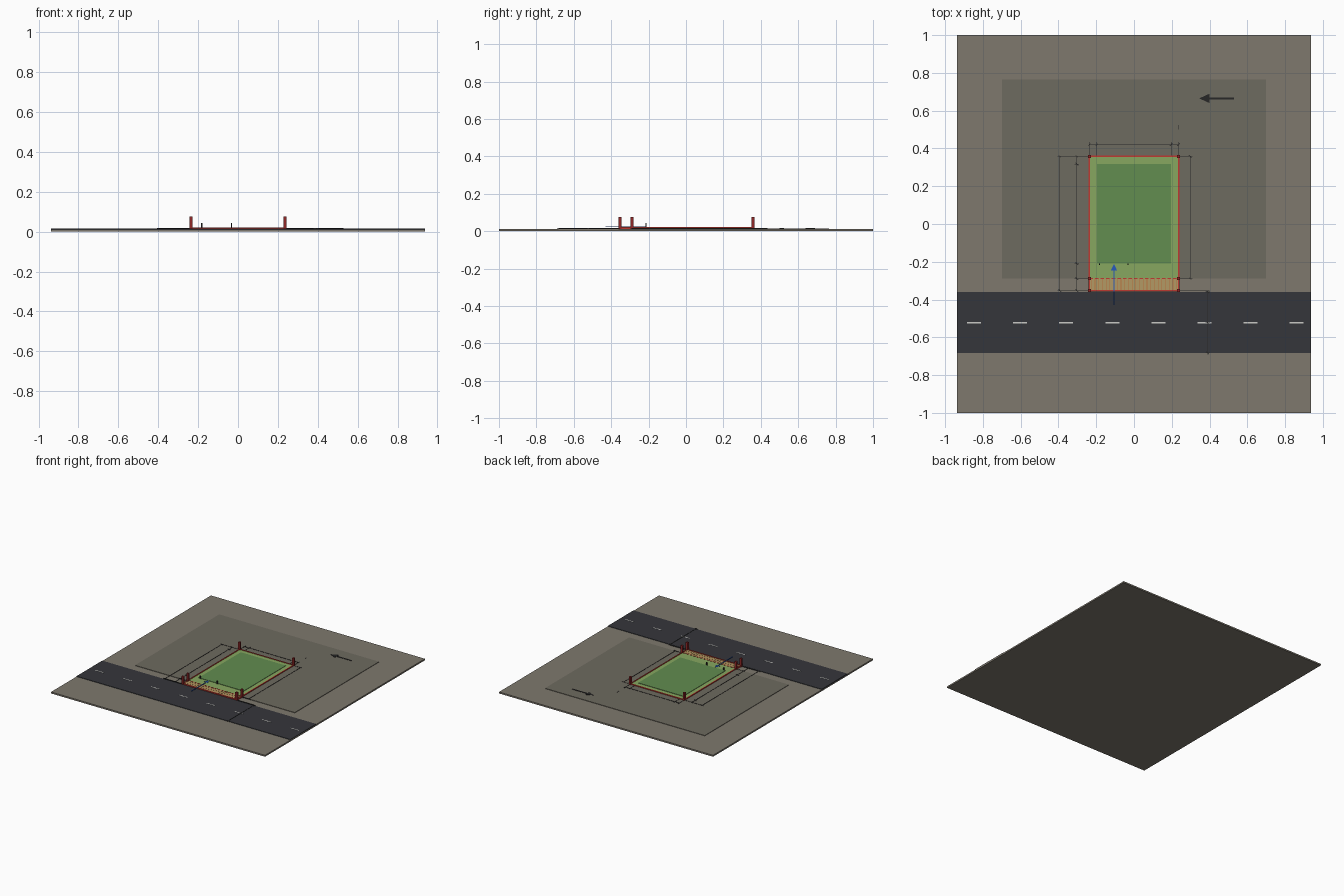
import bpy, bmesh, math
from mathutils import Vector, Matrix

if "Cube" in bpy.data.objects:
    bpy.data.objects.remove(bpy.data.objects["Cube"])


def material(name, r, g, b):
    m = bpy.data.materials.new(name)
    m.diffuse_color = (r, g, b, 1)
    m.use_nodes = True
    m.node_tree.nodes["Principled BSDF"].inputs["Base Color"].default_value = m.diffuse_color
    return m


EARTH = material("earth", 0.21, 0.19, 0.155)
PAD = material("neighbour_ground", 0.155, 0.145, 0.115)
ASPHALT = material("asphalt", 0.036, 0.037, 0.044)
WHITE = material("road_paint", 0.6, 0.6, 0.57)
GRASS = material("grass", 0.245, 0.39, 0.117)
GREEN = material("building_green", 0.122, 0.266, 0.08)
TAN = material("strip_tan", 0.45, 0.32, 0.13)
ORANGE = material("hatch_orange", 0.5, 0.18, 0.05)
RED = material("boundary_red", 0.52, 0.04, 0.03)
POST = material("post_red", 0.28, 0.02, 0.02)
INK = material("ink", 0.02, 0.02, 0.02)
BLUE = material("entry_blue", 0.02, 0.1, 0.5)


def finish(name, bm, mat):
    bmesh.ops.recalc_face_normals(bm, faces=bm.faces)
    me = bpy.data.meshes.new(name)
    bm.to_mesh(me)
    bm.free()
    me.materials.append(mat)
    ob = bpy.data.objects.new(name, me)
    bpy.context.collection.objects.link(ob)
    return ob


def add_box(bm, x0, x1, y0, y1, z0, z1):
    mat = Matrix.Translation(((x0 + x1) / 2, (y0 + y1) / 2, (z0 + z1) / 2))
    mat = mat @ Matrix.Diagonal((x1 - x0, y1 - y0, z1 - z0, 1))
    bmesh.ops.create_cube(bm, size=1, matrix=mat)


def boxes(name, mat, items):
    bm = bmesh.new()
    for it in items:
        add_box(bm, *it)
    return finish(name, bm, mat)


def add_line(bm, a, b, w, z0, z1):
    """Thin flat bar between two plan points."""
    a, b = Vector(a), Vector(b)
    d = b - a
    c = (a + b) / 2
    m = Matrix.Translation((c.x, c.y, (z0 + z1) / 2))
    m = m @ Matrix.Rotation(math.atan2(d.y, d.x), 4, 'Z')
    m = m @ Matrix.Diagonal((d.length, w, z1 - z0, 1))
    bmesh.ops.create_cube(bm, size=1, matrix=m)


def dimension(name, a, b, stops, z, w=0.003):
    """Dimension line with a slanted tick and a cross mark at every stop."""
    bm = bmesh.new()
    a, b = Vector(a), Vector(b)
    along = (b - a).normalized()
    side = Vector((-along.y, along.x))
    add_line(bm, a, b, w, z, z + 0.002)
    for t in stops:
        p = a + along * t
        add_line(bm, p - side * 0.012, p + side * 0.012, w, z, z + 0.002)
        s = (along + side) * 0.007
        add_line(bm, p - s, p + s, w, z, z + 0.002)
    return finish(name, bm, INK)


def arrow(name, tail, tip, w, head_len, head_w, z0, z1, mat):
    bm = bmesh.new()
    tail, tip = Vector(tail), Vector(tip)
    d = (tip - tail).normalized()
    s = Vector((-d.y, d.x))
    neck = tip - d * head_len
    pts = [tail - s * w / 2, neck - s * w / 2, neck - s * head_w / 2, tip,
           neck + s * head_w / 2, neck + s * w / 2, tail + s * w / 2]
    f = bm.faces.new([bm.verts.new((p.x, p.y, z0)) for p in pts])
    top = bmesh.ops.extrude_face_region(bm, geom=[f])
    bmesh.ops.translate(bm, vec=(0, 0, z1 - z0),
                        verts=[v for v in top["geom"] if isinstance(v, bmesh.types.BMVert)])
    return finish(name, bm, mat)


# Plot limits in plan
X, YB, YM, YF = 0.236, 0.358, -0.289, -0.353

# Ground layers
boxes("base_slab", EARTH, [(-0.937, 0.937, -1, 1, 0, 0.012)])
boxes("neighbour_ground", PAD, [(-0.70, 0.70, YM, 0.765, 0.008, 0.0155)])
boxes("road", ASPHALT, [(-0.937, 0.937, -0.682, -0.36, 0.008, 0.0155)])
boxes("road_dashes", WHITE,
      [(x - 0.037, x + 0.037, -0.526, -0.518, 0.015, 0.0165)
       for x in (-0.847 + 0.244 * i for i in range(8))])

# Plot, building footprint and front strip
boxes("plot_lawn", GRASS, [(-X, X, YM, YB, 0.008, 0.0185)])
boxes("building_footprint", GREEN, [(-0.197, 0.197, -0.21, 0.317, 0.015, 0.0215)])
boxes("front_strip", TAN, [(-X, X, YF, YM, 0.008, 0.0185)])
bm = bmesh.new()
for i in range(24):
    x = -X + 0.01 + i * (2 * X - 0.02) / 23
    add_line(bm, (x, YF), (x, YM), 0.003, 0.018, 0.0195)
finish("strip_hatching", bm, ORANGE)

# Boundary lines and corner posts
t = 0.004
boxes("plot_boundary", RED, [
    (-X - t, -X + t, YF, YB, 0.012, 0.022), (X - t, X + t, YF, YB, 0.012, 0.022),
    (-X - t, X + t, YB - t, YB + t, 0.012, 0.022),
    (-X - t, X + t, YF - t, YF + t, 0.012, 0.022)])
boxes("inner_boundary_dashes", RED,
      [(x, x + 0.019, YM - 0.003, YM + 0.003, 0.018, 0.021)
       for x in (-X + 0.0295 * i for i in range(16))])
boxes("boundary_posts", POST,
      [(x - 0.008, x + 0.008, y - 0.008, y + 0.008, 0.012, 0.077)
       for x in (-X, X) for y in (YF, YM, YB)])

# Entry markers and arrows
boxes("entry_posts", INK,
      [(x - 0.003, x + 0.003, -0.216, -0.210, 0.018, 0.043) for x in (-0.182, -0.032)])
arrow("entry_arrow", (-0.106, -0.43), (-0.106, -0.212), 0.007, 0.035, 0.034,
      0.0225, 0.0245, BLUE)
arrow("north_arrow", (0.53, 0.665), (0.345, 0.665), 0.010, 0.055, 0.05,
      0.015, 0.018, INK)

# Dimension lines and their extension lines
Z = 0.0155
dimension("left_outer_dimension", (-0.392, YF), (-0.392, YB), (0, YB - YF), Z)
dimension("left_inner_dimension", (-0.302, YF), (-0.302, YB),
          (0, YM - YF, -0.21 - YF, 0.317 - YF, YB - YF), Z)
dimension("right_dimension", (0.297, YM), (0.297, YB), (0, YB - YM), Z)
dimension("rear_dimension", (-X, 0.42), (X, 0.42), (0, 0.039, 0.433, 2 * X), Z)
dimension("road_dimension", (0.39, -0.69), (0.39, YF), (0.008, 0.168, 0.33), Z)
bm = bmesh.new()
for a, b in [((-X, YB), (-0.405, YB)), ((-X, YF), (-0.405, YF)), ((-X, YM), (-0.315, YM)),
             ((X, YB), (0.31, YB)), ((X, YM), (0.31, YM)), ((X, YF), (0.40, YF)),
             ((-X, YB), (-X, 0.435)), ((X, YB), (X, 0.435)),
             ((-0.197, YB), (-0.197, 0.435)), ((0.197, YB), (0.197, 0.435)),
             ((X, 0.50), (X, 0.525))]:
    add_line(bm, a, b, 0.002, 0.0115, 0.0172)
finish("extension_lines", bm, INK)
